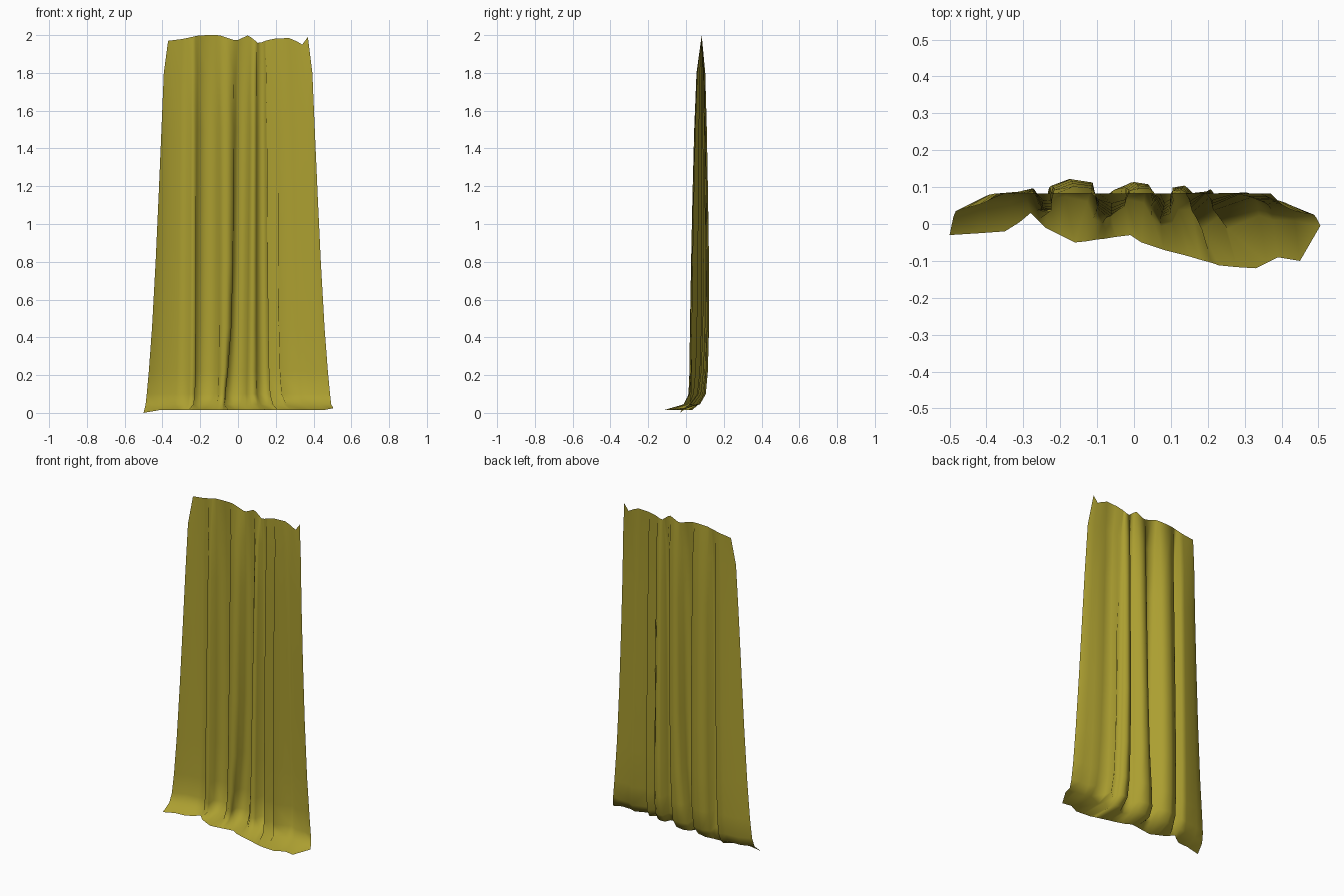
import bpy, bmesh

# Fold columns, left to right: x at the gathered top edge
TOP_X = [-.37, -.335, -.295, -.265, -.245, -.225, -.21, -.16, -.115, -.095,
         -.06, -.02, -.003, .02, .05, .07, .085, .1, .105, .125,
         .14, .15, .195, .21, .27, .31, .34, .37]
# Cross-section of the hanging folds (x, y)
MID = [(-.484, .045), (-.41, .082), (-.325, .088), (-.28, .098), (-.255, .04),
       (-.222, .038), (-.232, .105), (-.18, .125), (-.11, .115), (-.10, .045),
       (-.06, .022), (-.03, .045), (-.04, .10), (-.01, .116), (.03, .11),
       (.045, .06), (.07, .025), (.097, .045), (.105, .10), (.145, .106),
       (.168, .085), (.16, .035), (.215, .095), (.215, .04), (.33, .086),
       (.37, .06), (.43, .062), (.488, .03)]
# Outline of the hem spreading on the floor (x, y)
HEM = [(-.50, -.03), (-.42, -.025), (-.35, -.02), (-.31, .005), (-.28, .03),
       (-.26, .01), (-.24, -.01), (-.20, -.03), (-.16, -.05), (-.13, -.047),
       (-.10, -.042), (-.08, -.04), (-.05, -.035), (-.01, -.03), (.02, -.05),
       (.05, -.06), (.08, -.07), (.12, -.08), (.15, -.088), (.18, -.097),
       (.21, -.105), (.23, -.112), (.28, -.117), (.33, -.12), (.36, -.105),
       (.39, -.09), (.45, -.10), (.505, -.005)]
# Wavy height of the top edge (x, z)
TOP_Z = [(-.37, 1.97), (-.29, 1.98), (-.2, 2.0), (-.1, 2.0), (-.01, 1.97),
         (.055, 2.0), (.11, 1.955), (.17, 1.98), (.28, 1.985), (.34, 1.95), (.37, 1.99)]
# Rows: height, spread in x, fold depth, hem blend
ROWS = [(2.0, 0, 0, 0), (1.8, .2, .45, 0), (1.5, .31, .65, 0), (1.15, .44, .8, 0),
        (.8, .58, .92, 0), (.45, .74, 1, .02), (.22, .88, 1, .06), (.1, .97, 1, .13),
        (.045, 1, 1, .33), (.014, 1, 1, 1)]
SWAY = {10: .02, 11: .045, 12: .04, 13: .025}  # fold that sweeps left near the floor


def lerp(a, b, t):
    return a + (b - a) * t


def top_height(x):
    for (x0, z0), (x1, z1) in zip(TOP_Z, TOP_Z[1:]):
        if x <= x1:
            return lerp(z0, z1, (x - x0) / (x1 - x0))
    return TOP_Z[-1][1]


# Curtain: one open sheet lofted from the gathered top to the trailing hem
bm = bmesh.new()
grid = []
for r, (z, spread, depth, hem) in enumerate(ROWS):
    row = []
    for i, tx in enumerate(TOP_X):
        mx = MID[i][0] - SWAY.get(i, 0) * max(0, 1 - z / .7) ** 1.5
        x = lerp(lerp(tx, mx, spread), HEM[i][0], hem)
        y = lerp(lerp(.083, MID[i][1], depth), HEM[i][1], hem)
        zz = top_height(tx) if r == 0 else z
        if r == len(ROWS) - 1:
            zz = 0 if i == 0 else .025 if i == len(TOP_X) - 1 else z
        row.append(bm.verts.new((x, y, zz)))
    grid.append(row)
for a, b in zip(grid, grid[1:]):
    for i in range(len(a) - 1):
        bm.faces.new((a[i], b[i], b[i + 1], a[i + 1]))
for f in bm.faces:
    f.smooth = True
mesh = bpy.data.meshes.new("curtain")
bm.to_mesh(mesh)
bm.free()
curtain = bpy.data.objects.new("curtain", mesh)
bpy.context.collection.objects.link(curtain)

# Olive cloth
cloth = bpy.data.materials.new("olive_cloth")
cloth.diffuse_color = (.41, .345, .03, 1)
mesh.materials.append(cloth)
